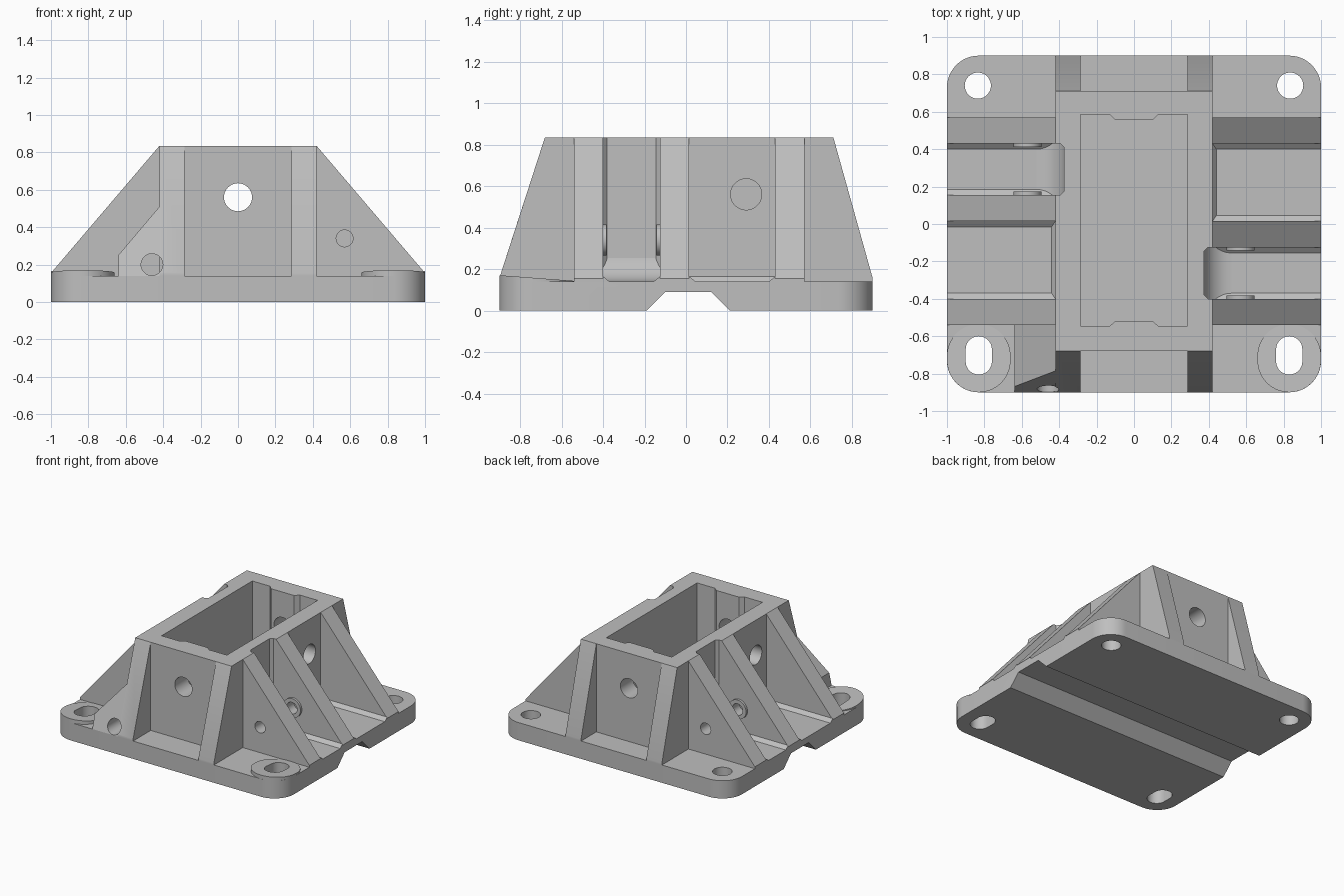
import bpy, bmesh
from math import sin, cos, pi

if "Cube" in bpy.data.objects:
    bpy.data.objects.remove(bpy.data.objects["Cube"], do_unlink=True)

grey = bpy.data.materials.new("plain_grey")
grey.use_nodes = True
colour = (0.52, 0.52, 0.52, 1)
grey.diffuse_color = colour
grey.node_tree.nodes["Principled BSDF"].inputs["Base Color"].default_value = colour

FLOOR, TOP, WALL = 0.14, 0.835, 0.42
FRONT, BACK = -0.68, 0.71


def arc(cx, cy, r, a0, a1, n=12):
    """Points on an arc, angles in quarter turns."""
    return [(cx + r * cos((a0 + (a1 - a0) * i / n) * pi / 2),
             cy + r * sin((a0 + (a1 - a0) * i / n) * pi / 2)) for i in range(n + 1)]


def circle(cx, cy, r):
    return arc(cx, cy, r, 0, 4, 40)[:-1]


def slot(cx, y0, y1, r):
    return arc(cx, y1, r, 0, 2, 20) + arc(cx, y0, r, 2, 4, 20)


def prism(name, pts, axis, a, b, move=None):
    """Extrude a flat outline along an axis; move adjusts each corner."""
    place = {"x": lambda p, d: (d, p[0], p[1]),
             "y": lambda p, d: (p[0], d, p[1]),
             "z": lambda p, d: (p[0], p[1], d)}[axis]
    bm = bmesh.new()
    rings = []
    for d in (a, b):
        ring = [place(p, d) for p in pts]
        rings.append([bm.verts.new(move(*c) if move else c) for c in ring])
    n = len(pts)
    bm.faces.new(rings[0])
    bm.faces.new(rings[1][::-1])
    for i in range(n):
        j = (i + 1) % n
        bm.faces.new((rings[0][j], rings[0][i], rings[1][i], rings[1][j]))
    bmesh.ops.recalc_face_normals(bm, faces=bm.faces)
    mesh = bpy.data.meshes.new(name)
    bm.to_mesh(mesh)
    bm.free()
    mesh.materials.append(grey)
    ob = bpy.data.objects.new(name, mesh)
    bpy.context.collection.objects.link(ob)
    return ob


def cut(ob, pts, axis, a, b):
    """Subtract a prism from an object."""
    tool = prism("cutter", pts, axis, a, b)
    tool.hide_render = True
    mod = ob.modifiers.new("cut", "BOOLEAN")
    mod.operation, mod.solver, mod.object = "DIFFERENCE", "EXACT", tool
    bpy.context.view_layer.objects.active = ob
    bpy.ops.object.modifier_apply(modifier=mod.name)
    bpy.data.objects.remove(tool, do_unlink=True)


parts = []

# Base plate with rounded corners, underside groove and mounting holes
outline = (arc(0.83, 0.73, 0.17, 0, 1) + arc(-0.83, 0.73, 0.17, 1, 2)
           + arc(-0.83, -0.73, 0.17, 2, 3) + arc(0.83, -0.73, 0.17, 3, 4))
base = prism("base_plate", outline, "z", 0, FLOOR)
cut(base, [(-0.19, -0.01), (-0.19, 0), (-0.1, 0.09), (0.12, 0.09), (0.21, 0), (0.21, -0.01)],
    "x", -1.1, 1.1)
parts.append(base)

# Slotted front pads with a slightly tilted top, round holes at the back
for side, s in (("left", 1), ("right", -1)):
    pad = prism("front_pad_" + side, slot(0.83 * s, -0.73, -0.705, 0.17), "z", FLOOR, 0.17,
                lambda x, y, z: (x, y, z - (y + 0.9) * 0.075 if z > 0.15 else z))
    mounting_slot = slot(0.83 * s, -0.735, -0.67, 0.07)
    cut(pad, mounting_slot, "z", 0.1, 0.3)
    cut(base, mounting_slot, "z", -0.1, 0.3)
    cut(base, circle(0.835 * s, 0.74, 0.07), "z", -0.1, 0.3)
    parts.append(pad)

# Box walls: outer outline has a shallow channel on each side
channel = [(WALL, -0.4), (0.395, -0.4), (0.375, -0.38), (0.375, -0.145), (0.395, -0.125), (WALL, -0.125)]
channel_right = [(-x, -y + 0.03) for x, y in channel]
box = prism("box_walls", [(WALL, FRONT)] + channel + [(WALL, BACK), (-WALL, BACK)]
            + channel_right + [(-WALL, FRONT)], "z", FLOOR, TOP)
cavity = [(-0.285, -0.545), (-0.13, -0.545), (-0.1, -0.52), (0.1, -0.52), (0.13, -0.545), (0.285, -0.545),
          (0.285, 0.585), (0.13, 0.585), (0.1, 0.555), (-0.1, 0.555), (-0.13, 0.585), (-0.285, 0.585)]
cut(box, cavity, "z", 0.1, 1)
cut(box, circle(0, 0.56, 0.075), "y", -1, 1)
cut(box, circle(0.29, 0.56, 0.075), "x", 0.2, 0.6)
cut(box, circle(-0.27, 0.56, 0.075), "x", -0.6, -0.2)
parts.append(box)

# End ribs on front and back, and a low block beside the front right rib
block = prism("front_block", [(-WALL, FLOOR), (-WALL, 0.51), (-0.64, 0.25), (-0.64, FLOOR)],
              "y", -0.9, -0.54,
              lambda x, y, z: (x, y + max(0, z - 0.155) * 0.323 if y < -0.8 else y, z))
port = circle(-0.46, 0.2, 0.058)
cut(block, port, "y", -1, -0.6)
parts.append(block)
for end, wall, tip in (("front", FRONT, -0.9), ("back", BACK, 0.9)):
    for side, s in (("left", 1), ("right", -1)):
        rib = prism(f"{end}_rib_{side}", [(wall, TOP), (tip, 0.155), (tip, FLOOR), (wall, FLOOR)],
                    "x", 0.285 * s, WALL * s)
        if (end, side) == ("front", "right"):
            cut(rib, port, "y", -1, -0.6)
        parts.append(rib)

# Side ribs, bay chamfers, channel ramps and bolt rings
RIBS = {1: [(-0.54, -0.4), (-0.125, 0.015), (0.43, 0.57)],
        -1: [(-0.54, -0.4), (0.015, 0.155), (0.43, 0.57)]}
for side, s in (("left", 1), ("right", -1)):
    spans = RIBS[s]
    narrow = 0 if s > 0 else 1
    bolt = circle(0.57 * s, 0.34, 0.045)
    for i, (y0, y1) in enumerate(spans):
        rib = prism(f"side_rib_{side}_{i + 1}",
                    [(WALL * s, TOP), (s, 0.155), (s, FLOOR), (WALL * s, FLOOR)], "y", y0, y1)
        if i != 1 and i == (0 if s > 0 else 2):
            cut(rib, bolt, "y", y0 - 0.1, y1 + 0.1)
        elif i == 1:
            cut(rib, bolt, "y", *((y0 - 0.1, y0 + 0.07) if s > 0 else (y1 - 0.07, y1 + 0.1)))
        parts.append(rib)
    for bay in (0, 1):
        a, b = spans[bay][1], spans[bay + 1][0]
        for edge, d in ((a, 0.03), (b, -0.03)):
            parts.append(prism(f"bay_chamfer_{side}", [(edge, FLOOR), (edge, 0.165), (edge + d, FLOOR)],
                               "x", WALL * s, s))
            if bay == narrow:
                ring = prism(f"bolt_ring_{side}", circle(0.57 * s, 0.34, 0.075), "y", edge, edge + d * 0.6)
                cut(ring, bolt, "y", edge - 0.1, edge + 0.1)
                parts.append(ring)
        if bay == narrow:
            ramp = [(0.37, FLOOR), (0.37, 0.29)] + arc(0.52, 0.29, 0.15, 2, 3, 10)
            parts.append(prism(f"channel_ramp_{side}", [(x * s, z) for x, z in ramp], "y", a, b))
        else:
            parts.append(prism(f"wall_chamfer_{side}", [(WALL * s, FLOOR), (WALL * s, 0.165), (0.44 * s, FLOOR)],
                               "y", a, b))

# Smooth curved faces, keep edges sharp
bpy.ops.object.select_all(action="DESELECT")
for ob in parts:
    ob.select_set(True)
bpy.context.view_layer.objects.active = base
bpy.ops.object.shade_smooth_by_angle(angle=pi / 6)
